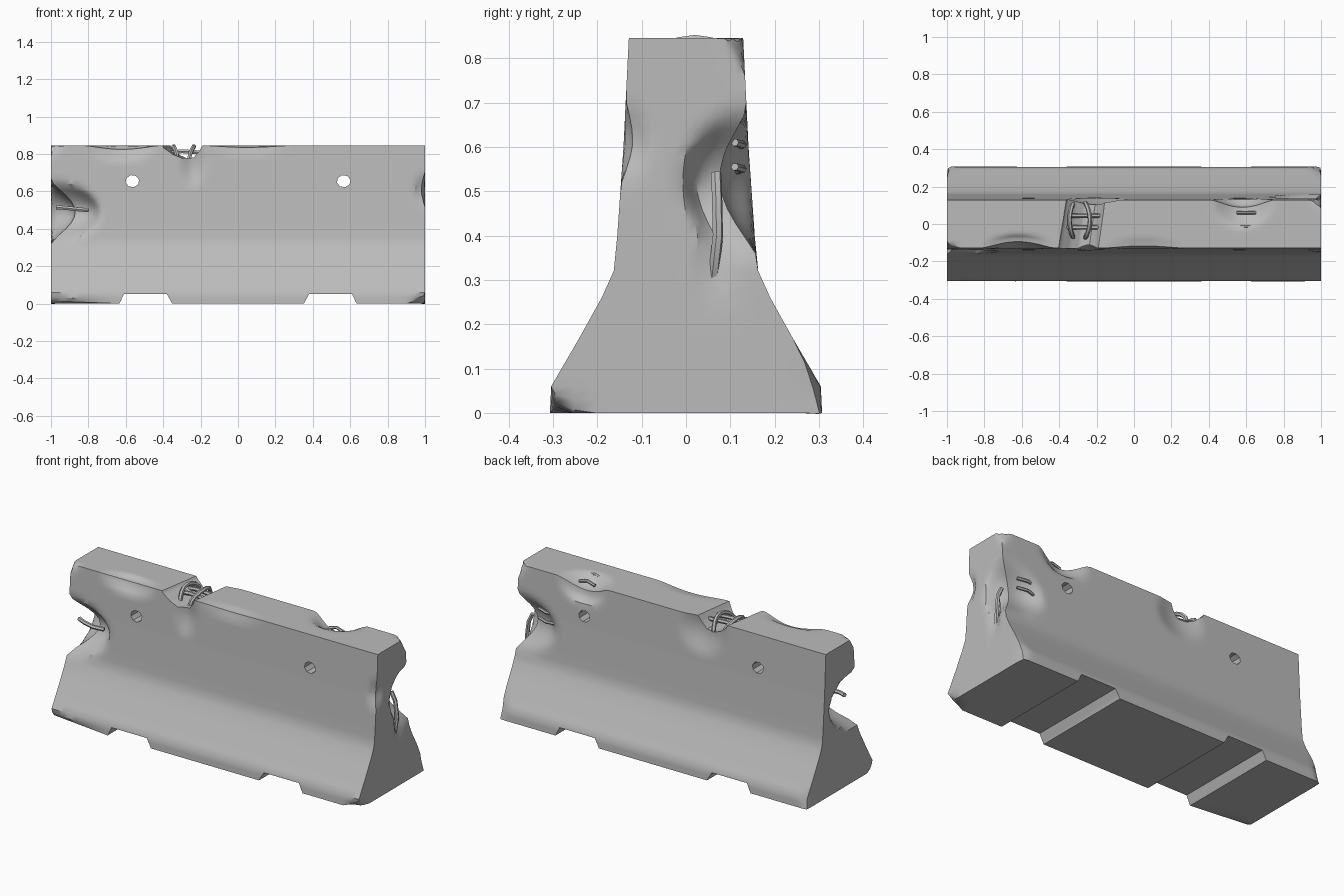
import bpy, bmesh, math
from mathutils import Vector

if "Cube" in bpy.data.objects:
    bpy.data.objects.remove(bpy.data.objects["Cube"])

concrete = bpy.data.materials.new("concrete grey")
concrete.diffuse_color = (0.5, 0.5, 0.5, 1)
concrete.use_nodes = True
concrete.node_tree.nodes["Principled BSDF"].inputs["Base Color"].default_value = concrete.diffuse_color

# Half width of the barrier at each height
PROFILE = [(0, .307), (.06, .304), (.17, .24), (.26, .19), (.32, .163),
           (.4, .155), (.6, .141), (.845, .129)]

# Worn hollows: centre, push, radii
DENTS = [
    ((-1, -.15, .49), (.13, .11, 0), (.28, .25, .17)),     # left end, front edge
    ((1, .15, .52), (-.09, -.07, 0), (.28, .17, .17)),     # right end, back edge
    ((1, .07, .40), (-.025, 0, 0), (.1, .05, .17)),        # groove in right end
    ((1, -.14, .61), (-.02, .02, 0), (.06, .06, .10)),     # right end, front edge
    ((.58, .14, .845), (0, -.04, -.06), (.17, .17, .13)),  # top back edge
    ((-.62, -.13, .845), (0, .035, -.02), (.2, .08, .08)), # top front edge
    ((.05, -.13, .845), (0, .012, -.01), (.22, .06, .05)),
    ((-.24, -.13, .74), (0, .025, 0), (.07, .1, .13)),     # under the break
    ((-.2, .13, .77), (0, -.03, 0), (.16, .1, .14)),
]

# Corners sliced flat: three points of each slice
CHIPS = [
    ((.90, -.307, 0), (1, -.24, 0), (1, -.305, .055)),
    ((-.62, -.307, 0), (-1, -.275, 0), (-1, -.305, .045)),
    ((1, .300, 0), (1, .265, .12), (.95, .305, .05)),
    ((-1, .295, 0), (-1, .265, .11), (-.96, .305, .05)),
    ((1, .134, .76), (1, .085, .845), (.94, .13, .845)),
    ((-1, -.134, .78), (-1, -.095, .845), (-.93, -.13, .845)),
]


def half_width(z):
    for (z0, w0), (z1, w1) in zip(PROFILE, PROFILE[1:]):
        if z <= z1:
            return w0 + (w1 - w0) * (z - z0) / (z1 - z0)
    return PROFILE[-1][1]


def worn(co):
    out = co.copy()
    for centre, push, radii in DENTS:
        d2 = sum(((a - b) / r) ** 2 for a, b, r in zip(co, centre, radii))
        if d2 < 1:
            out += Vector(push) * (1 - d2) ** 1.5
    for points in CHIPS:
        a, b, c = (Vector(p) for p in points)
        mid = (a + b + c) / 3
        n = (b - a).cross(c - a).normalized()
        if n.dot(mid - Vector((mid.x * .5, 0, .4))) < 0:
            n = -n
        reach = 1.2 * max((p - mid).length for p in (a, b, c))
        if (out - mid).length < reach and (out - mid).dot(n) > 0:
            out -= n * (out - mid).dot(n)
    return out


def finish(name, bm):
    bmesh.ops.recalc_face_normals(bm, faces=bm.faces)
    me = bpy.data.meshes.new(name)
    bm.to_mesh(me)
    bm.free()
    me.materials.append(concrete)
    ob = bpy.data.objects.new(name, me)
    bpy.context.collection.objects.link(ob)
    return ob


def evaluated_mesh(ob):
    bpy.context.view_layer.update()
    deps = bpy.context.evaluated_depsgraph_get()
    return bpy.data.meshes.new_from_object(ob.evaluated_get(deps))


def smooth(ob, angle):
    bpy.ops.object.select_all(action='DESELECT')
    ob.select_set(True)
    bpy.context.view_layer.objects.active = ob
    bpy.ops.object.shade_smooth_by_angle(angle=math.radians(angle))


# Barrier body: surface of a lattice that follows the profile
bm = bmesh.new()
xs = [-1 + i / 40 for i in range(81)]
zs = sorted({p[0] for p in PROFILE} | {.03, .09, .115, .215, .29, .36}
            | {.43 + .03 * i for i in range(14)})
vs = [-1 + i / 6 for i in range(13)]
X, Y, Z = len(xs) - 1, len(vs) - 1, len(zs) - 1
grid = {}


def corner(i, j, k):
    if (i, j, k) not in grid:
        co = Vector((xs[i], half_width(zs[k]) * vs[j], zs[k]))
        grid[i, j, k] = bm.verts.new(worn(co))
    return grid[i, j, k]


QUAD = ((0, 0), (1, 0), (1, 1), (0, 1))
for i in range(X):
    for k in range(Z):
        for j in (0, Y):
            bm.faces.new([corner(i + a, j, k + b) for a, b in QUAD])
    for j in range(Y):
        for k in (0, Z):
            bm.faces.new([corner(i + a, j + b, k) for a, b in QUAD])
for j in range(Y):
    for k in range(Z):
        for i in (0, X):
            bm.faces.new([corner(i, j + a, k + b) for a, b in QUAD])
barrier = finish("barrier_body", bm)


def cut(front, back, depth):
    """Cut a prism running from an x-z outline at the front to one at the back."""
    cb = bmesh.new()
    f = [cb.verts.new((x, -depth, z)) for x, z in front]
    b = [cb.verts.new((x, depth, z)) for x, z in back]
    cb.faces.new(f)
    cb.faces.new(b[::-1])
    for i in range(len(f)):
        j = (i + 1) % len(f)
        cb.faces.new((f[j], f[i], b[i], b[j]))
    bmesh.ops.triangulate(cb, faces=cb.faces)
    cutter = finish("cutter", cb)
    cutter.hide_render = True
    for solver in ('EXACT', 'MANIFOLD', 'FLOAT'):
        mod = barrier.modifiers.new("cut", 'BOOLEAN')
        mod.operation, mod.solver, mod.object = 'DIFFERENCE', solver, cutter
        me = evaluated_mesh(barrier)
        barrier.modifiers.clear()
        if len(me.polygons) > 3000:
            barrier.data = me
            break
    bpy.data.objects.remove(cutter)


for s in (-1, 1):
    # Lifting slots under the base
    slot = [(s * x, z) for x, z in ((.345, -.03), (.352, .001), (.381, .052), (.609, .052), (.634, .001), (.65, -.03))]
    cut(slot, slot, .5)
    # Tie holes
    hole = [(s * .565 + .037 * math.cos((a + .3) * math.pi / 4), .655 + .033 * math.sin((a + .3) * math.pi / 4))
            for a in range(8)]
    cut(hole, hole, .4)

# Broken gap in the top, slanting towards the back
gap = ((-.45, .90), (-.41, .835), (-.36, .80), (-.31, .78), (-.25, .783), (-.215, .82), (-.17, .90))
cut(gap, [(x * .9 + .03, z - .01) for x, z in gap], .2)
smooth(barrier, 32)


# Exposed reinforcing bars
def bar(name, points, r=.012):
    cu = bpy.data.curves.new(name, 'CURVE')
    cu.dimensions, cu.bevel_depth, cu.bevel_resolution = '3D', r, 1
    cu.use_fill_caps = True
    sp = cu.splines.new('POLY')
    sp.points.add(len(points) - 1)
    for p, co in zip(sp.points, points):
        p.co = (*co, 1)
    tmp = bpy.data.objects.new(name + "_path", cu)
    bpy.context.collection.objects.link(tmp)
    me = evaluated_mesh(tmp)
    bpy.data.objects.remove(tmp)
    me.materials.clear()
    me.materials.append(concrete)
    ob = bpy.data.objects.new(name, me)
    bpy.context.collection.objects.link(ob)
    smooth(ob, 50)


for n, y in enumerate((.045, -.018)):
    bar(f"gap_long_bar_{n}", [(-.43, y, .80), (-.30, y, .815), (-.15, y, .805)])
for n, (x, lean) in enumerate(((-.345, .02), (-.235, -.025))):
    bar(f"gap_hoop_{n}", [(x + lean * math.cos(t) ** 2, .02 - .093 * math.cos(t), .775 + .066 * math.sin(t))
                          for t in (math.pi * i / 8 for i in range(9))])
bar("right_end_bar", [(.95, .055, .27), (.978, .062, .31), (.984, .072, .40), (.974, .07, .49), (.95, .068, .54)])
bar("left_end_bar", [(-.97, -.09, .515), (-.92, -.11, .512), (-.86, -.115, .505), (-.80, -.10, .50)])
for n, z in enumerate((.60, .545)):
    bar(f"back_bar_{n}", [(.76, .11, z), (.82, .128, z + .005), (.88, .11, z + .01)], .009)
for n, (y, z) in enumerate(((.06, .825), (-.012, .838))):
    bar(f"top_bar_{n}", [(.55, y, z - .015), (.60, y, z), (.65, y, z - .015)], .009)
